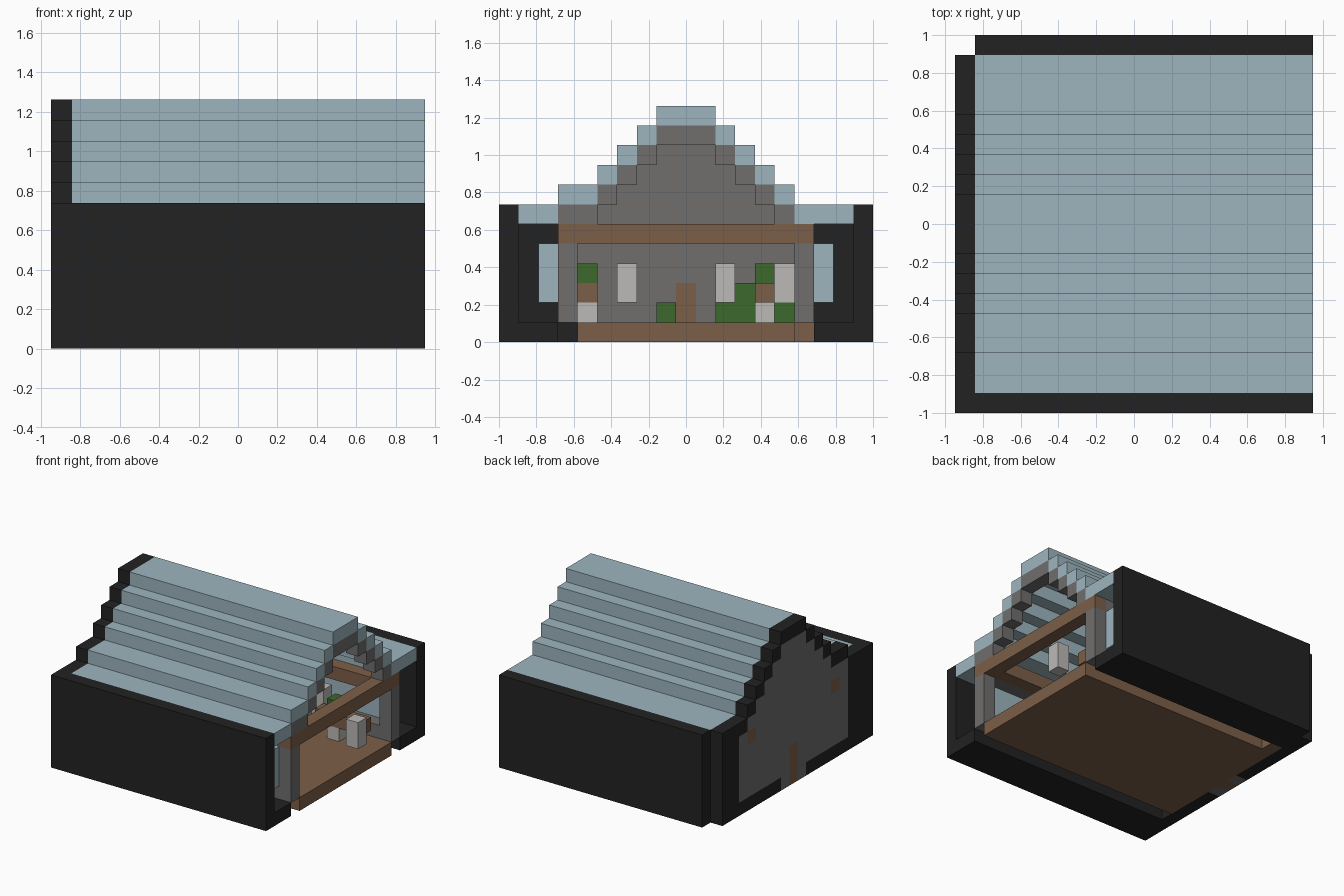
import bpy
import bmesh
from itertools import product
from mathutils import Vector

default = bpy.data.objects.get("Cube")
if default:
    bpy.data.objects.remove(default, do_unlink=True)

UNIT = 2 / 19                      # edge of one building block
ORIGIN = Vector((-9, -9.5, 0))     # grid corner, in blocks


def material(name, colour):
    mat = bpy.data.materials.new(name)
    mat.use_nodes = True
    mat.diffuse_color = (*colour, 1)
    mat.node_tree.nodes["Principled BSDF"].inputs["Base Color"].default_value = (*colour, 1)
    return mat


dark = material("charcoal", (0.016, 0.016, 0.016))
blue = material("pale_blue", (0.337, 0.462, 0.521))
grey = material("stone_grey", (0.163, 0.158, 0.155))
brown = material("wood_brown", (0.202, 0.114, 0.065))
green = material("leaf_green", (0.045, 0.141, 0.026))
white = material("off_white", (0.497, 0.491, 0.479))

owner = {}    # block -> part name; the first part to claim a block keeps it
parts = {}    # part name -> material


def fill(name, mat, xs, ys, zs):
    parts[name] = mat
    for cell in product(range(*xs), range(*ys), range(*zs)):
        owner.setdefault(cell, name)


def build(name, mat):
    """Make one mesh from the exposed sides of a part's blocks."""
    bm = bmesh.new()
    for cell in [c for c, n in owner.items() if n == name]:
        for axis, side in product(range(3), (0, 1)):
            beside = list(cell)
            beside[axis] += 2 * side - 1
            if tuple(beside) in owner:
                continue
            u, v = (axis + 1) % 3, (axis + 2) % 3
            loop = []
            for du, dv in ((0, 0), (1, 0), (1, 1), (0, 1)):
                p = Vector(cell)
                p[axis] += side
                p[u] += du
                p[v] += dv
                loop.append(bm.verts.new((p + ORIGIN) * UNIT))
            bm.faces.new(loop if side else loop[::-1])
    bmesh.ops.remove_doubles(bm, verts=bm.verts, dist=UNIT / 100)
    bmesh.ops.dissolve_limit(bm, angle_limit=0.01, verts=bm.verts, edges=bm.edges)
    mesh = bpy.data.meshes.new(name)
    bm.to_mesh(mesh)
    bm.free()
    mesh.materials.append(mat)
    bpy.context.collection.objects.link(bpy.data.objects.new(name, mesh))


# Timber: door, long beams, cross beam and floor
fill("door", brown, (0, 1), (9, 10), (0, 3))
for y in (4, 14):
    fill("long_beams", brown, (0, 18), (y, y + 1), (5, 6))
fill("cross_beam", brown, (17, 18), (3, 16), (5, 6))
fill("floor", brown, (1, 18), (4, 15), (0, 1))
fill("floor", brown, (1, 2), (15, 16), (0, 1))

# Furniture and plants
fill("lamp_front", white, (17, 18), (11, 12), (2, 4))
fill("lamp_back", white, (8, 9), (6, 7), (2, 4))
fill("plant_stand", white, (10, 11), (4, 5), (1, 2))
fill("plant_pot", brown, (10, 11), (4, 5), (2, 3))
fill("potted_plant", green, (10, 11), (4, 5), (3, 4))
fill("table_leg", white, (14, 15), (13, 14), (1, 2))
fill("table_top", brown, (13, 17), (13, 14), (2, 3))
fill("table_plant", green, (14, 15), (13, 14), (3, 4))
fill("cabinet", white, (12, 13), (14, 15), (2, 4))
fill("bush", green, (12, 13), (14, 15), (1, 2))
fill("bush", green, (11, 12), (12, 13), (1, 3))
fill("bush", green, (11, 12), (11, 12), (1, 2))
fill("small_bush", green, (6, 7), (8, 9), (1, 2))

# Stepped roof: span in y and height of each step
steps = [(1, 3, 6), (3, 5, 7), (5, 6, 8), (6, 7, 9), (7, 8, 10), (8, 11, 11),
         (11, 12, 10), (12, 13, 9), (13, 14, 8), (14, 15, 7), (15, 18, 6)]
for a, b, z in steps:
    fill("roof", blue, (1, 18), (a, b), (z, z + 1))
    fill("gable_trim", dark, (0, 1), (a, b), (z, z + 1))
    if z > 6:
        fill("roof_rib", grey, (17, 18), (a, b), (z - 1, z))
    fill("gable_wall", grey, (0, 1), (max(a, 3), min(b, 16)), (1, z))
fill("gable_wall", grey, (0, 1), (8, 11), (0, 1))

# Side walls with a long window bay outside each opening
for wall, bay in ((3, 2), (15, 16)):
    for x in (1, 17):
        fill("wall_posts", grey, (x, x + 1), (wall, wall + 1), (1, 5))
    fill("window_sills", grey, (1, 18), (wall, wall + 1), (1, 2))
    fill("window_lintels", grey, (1, 17), (wall, wall + 1), (5, 6))
    fill("window_glass", blue, (2, 17), (bay, bay + 1), (2, 5))

# Dark outer shell and footings
fill("front_shell", dark, (0, 18), (0, 1), (0, 7))
fill("back_shell", dark, (1, 18), (18, 19), (0, 7))
for a, b in ((1, 3), (16, 18)):
    fill("end_shell", dark, (0, 1), (a, b), (0, 6))
    fill("footings", dark, (1, 18), (a, b), (0, 1))
fill("end_shell", dark, (0, 1), (3, 16), (0, 1))

for part, mat in parts.items():
    build(part, mat)
